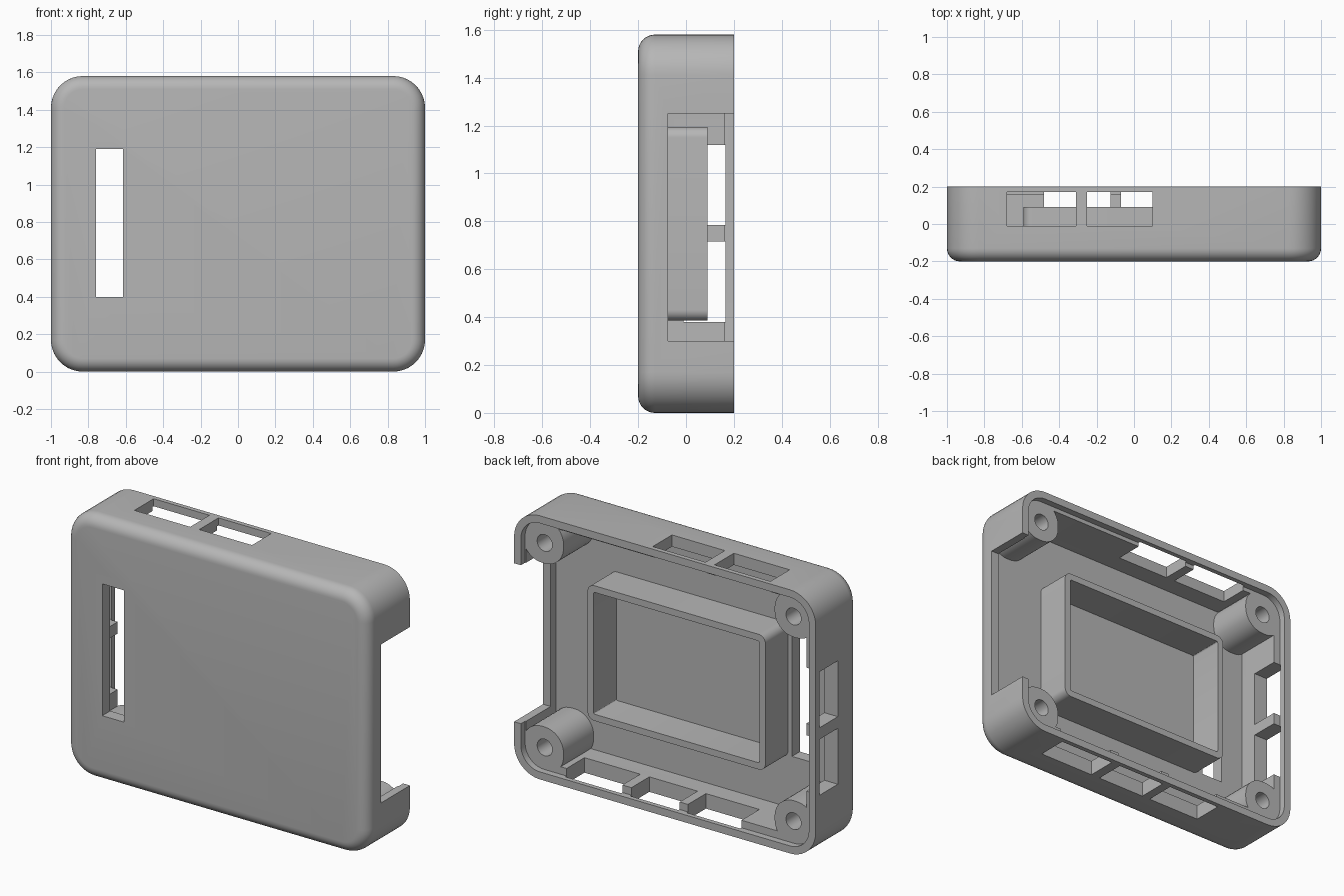
import bpy, bmesh, math

cube = bpy.data.objects.get("Cube")
if cube:
    bpy.data.objects.remove(cube, do_unlink=True)

grey = bpy.data.materials.new("plain_grey")
grey.use_nodes = True
colour = (0.47, 0.47, 0.47, 1)
grey.diffuse_color = colour
grey.node_tree.nodes["Principled BSDF"].inputs["Base Color"].default_value = colour

HEIGHT = 1.58
FLOOR, LEDGE, BACK = -0.125, 0.16, 0.2


def prism(name, x, y, z, radius=0, front_bevel=0, steps=10):
    """Block with corners rounded in the XZ plane, extruded along Y."""
    (x0, x1), (y0, y1), (z0, z1) = x, y, z
    bm = bmesh.new()
    points = []
    corners = [(x1, z1, -1, -1), (x0, z1, 1, -1), (x0, z0, 1, 1), (x1, z0, -1, 1)]
    for i, (cx, cz, sx, sz) in enumerate(corners):
        count = steps if radius else 0
        for k in range(count + 1):
            a = math.pi / 2 * (i + (k / count if count else 0))
            points.append((cx + radius * (sx + math.cos(a)),
                           cz + radius * (sz + math.sin(a))))
    face = bm.faces.new([bm.verts.new((px, y0, pz)) for px, pz in points])
    grown = bmesh.ops.extrude_face_region(bm, geom=[face])
    moved = [g for g in grown["geom"] if isinstance(g, bmesh.types.BMVert)]
    bmesh.ops.translate(bm, verts=moved, vec=(0, y1 - y0, 0))
    bmesh.ops.recalc_face_normals(bm, faces=bm.faces)
    if front_bevel:
        edges = [e for e in bm.edges if all(abs(v.co.y - y0) < 1e-5 for v in e.verts)]
        bmesh.ops.bevel(bm, geom=edges, offset=front_bevel, segments=8,
                        profile=0.5, affect='EDGES')
    mesh = bpy.data.meshes.new(name)
    bm.to_mesh(mesh)
    bm.free()
    obj = bpy.data.objects.new(name, mesh)
    bpy.context.collection.objects.link(obj)
    mesh.materials.append(grey)
    return obj


def cut(target, *args, **kw):
    """Subtract a prism from the target and discard the cutter."""
    cutter = prism("cutter", *args, **kw)
    cutter.hide_render = True
    mod = target.modifiers.new("cut", 'BOOLEAN')
    mod.operation, mod.solver, mod.object = 'DIFFERENCE', 'EXACT', cutter
    bpy.ops.object.select_all(action='DESELECT')
    bpy.context.view_layer.objects.active = target
    target.select_set(True)
    bpy.ops.object.modifier_apply(modifier=mod.name)
    bpy.data.objects.remove(cutter, do_unlink=True)


def smooth(obj):
    bpy.ops.object.select_all(action='DESELECT')
    bpy.context.view_layer.objects.active = obj
    obj.select_set(True)
    bpy.ops.object.shade_smooth_by_angle(angle=math.radians(30))


# Shell: rounded tray, open at the back
shell = prism("case_shell", (-1, 1), (-0.2, BACK), (0, HEIGHT), 0.17, 0.07)
cut(shell, (-0.91, 0.95), (FLOOR, 0.3), (0.09, HEIGHT - 0.07), 0.08)
# Stepped lip around the back rim
cut(shell, (-0.955, 0.955), (LEDGE, 0.3), (0.045, HEIGHT - 0.045), 0.125)
# Tall slot in the front plate
cut(shell, (-0.76, -0.615), (-0.3, 0), (0.4, 1.19))
# Large side opening
cut(shell, (0.9, 1.1), (-0.075, 0.3), (0.3, 1.25))
# Port windows: opposite side, top and bottom
for z in [(0.38, 0.715), (0.785, 1.12)]:
    cut(shell, (-1.1, -0.85), (-0.01, 0.165), z)
for x in [(-0.68, -0.31), (-0.25, 0.1)]:
    cut(shell, x, (-0.01, 0.172), (HEIGHT - 0.15, HEIGHT + 0.1))
for x in [(-0.48, -0.125), (-0.07, 0.25), (0.31, 0.68)]:
    cut(shell, x, (-0.01, 0.172), (-0.1, 0.15))
smooth(shell)

# Raised rectangular frame on the inner floor
frame = prism("inner_frame", (-0.59, 0.59), (-0.15, 0.09), (0.385, 1.195), 0.045)
cut(frame, (-0.55, 0.55), (-0.3, 0.3), (0.425, 1.155), 0.01, steps=3)
smooth(frame)

# Screw bosses in the four corners
for side, sx in (("left", 1), ("right", -1)):
    for level, top in (("lower", False), ("upper", True)):
        def span(a, b):
            return (HEIGHT - b, HEIGHT - a) if top else (a, b)
        boss = prism(f"{level}_{side}_boss", sorted((sx * 0.7, sx * 0.97)),
                     (-0.15, LEDGE), span(0.03, 0.3), 0.125)
        cut(boss, sorted((sx * 0.775, sx * 0.875)), (-0.08, 0.3),
            span(0.127, 0.227), 0.0499)
        smooth(boss)
